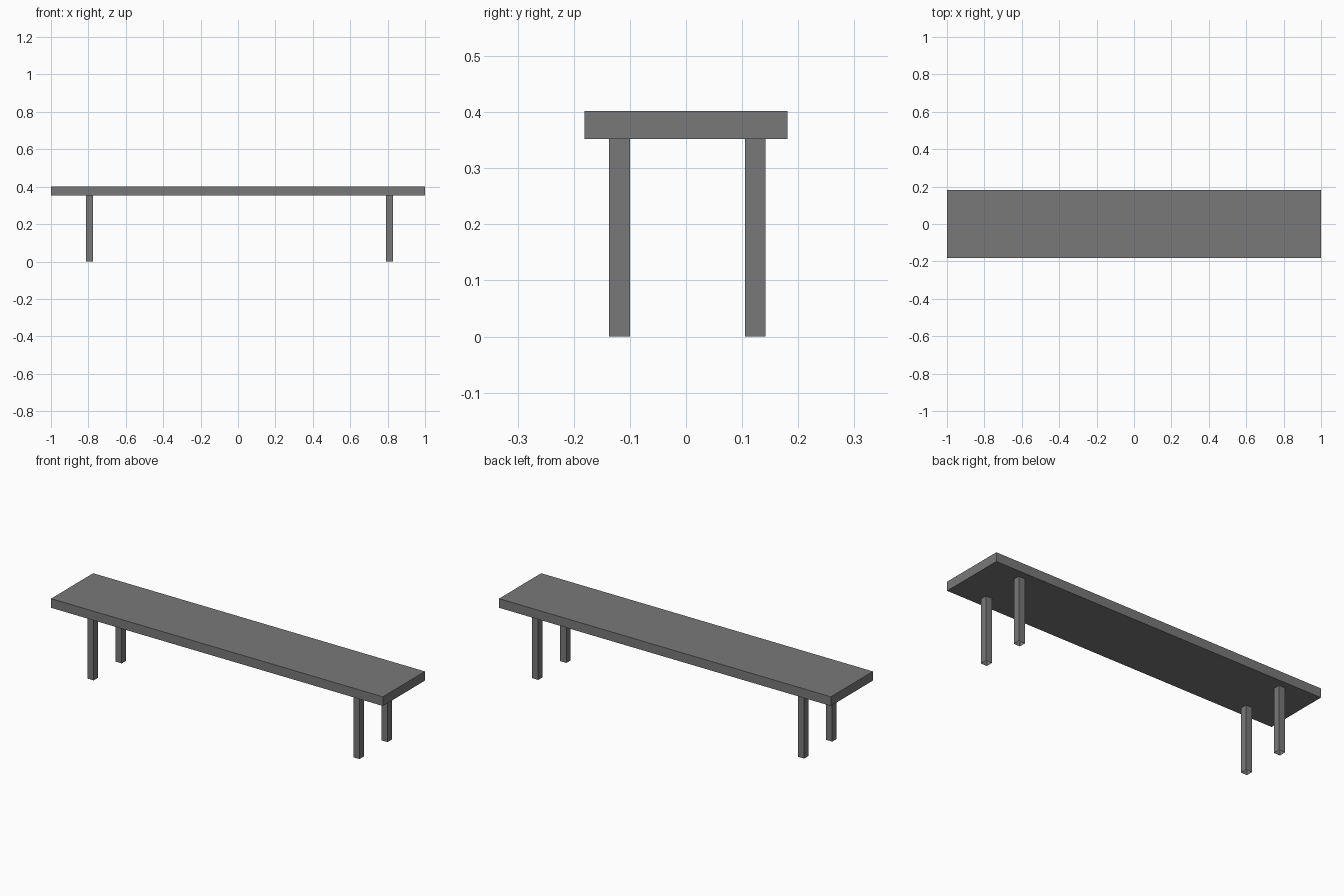
import bpy, bmesh
from mathutils import Matrix, Vector

if "Cube" in bpy.data.objects:
    bpy.data.objects.remove(bpy.data.objects["Cube"])

grey = bpy.data.materials.new("dark grey")
grey.diffuse_color = (0.19, 0.19, 0.19, 1)
grey.use_nodes = True
grey.node_tree.nodes["Principled BSDF"].inputs["Base Color"].default_value = grey.diffuse_color


def box(name, lo, hi, open_ends=False):
    """Box between two corners, optionally an open tube along z."""
    lo, hi = Vector(lo), Vector(hi)
    bm = bmesh.new()
    bmesh.ops.create_cube(bm, size=1, matrix=Matrix.Translation((lo + hi) / 2)
                          @ Matrix.Diagonal((*(hi - lo), 1)))
    if open_ends:
        bm.normal_update()
        ends = [f for f in bm.faces if abs(f.normal.z) > 0.5]
        bmesh.ops.delete(bm, geom=ends, context='FACES_ONLY')
    mesh = bpy.data.meshes.new(name)
    bm.to_mesh(mesh)
    bm.free()
    mesh.materials.append(grey)
    obj = bpy.data.objects.new(name, mesh)
    bpy.context.collection.objects.link(obj)


# Long flat seat plank
box("seat", (-1, -0.181, 0.352), (1, 0.181, 0.402))

# Four square legs, open at the ends and set slightly off centre
w = 0.0185
for side, x in (("left", -0.793), ("right", 0.81)):
    for end, y in (("front", -0.1185), ("back", 0.1235)):
        box(f"{end}_{side}_leg", (x - w, y - w, 0), (x + w, y + w, 0.352), True)
